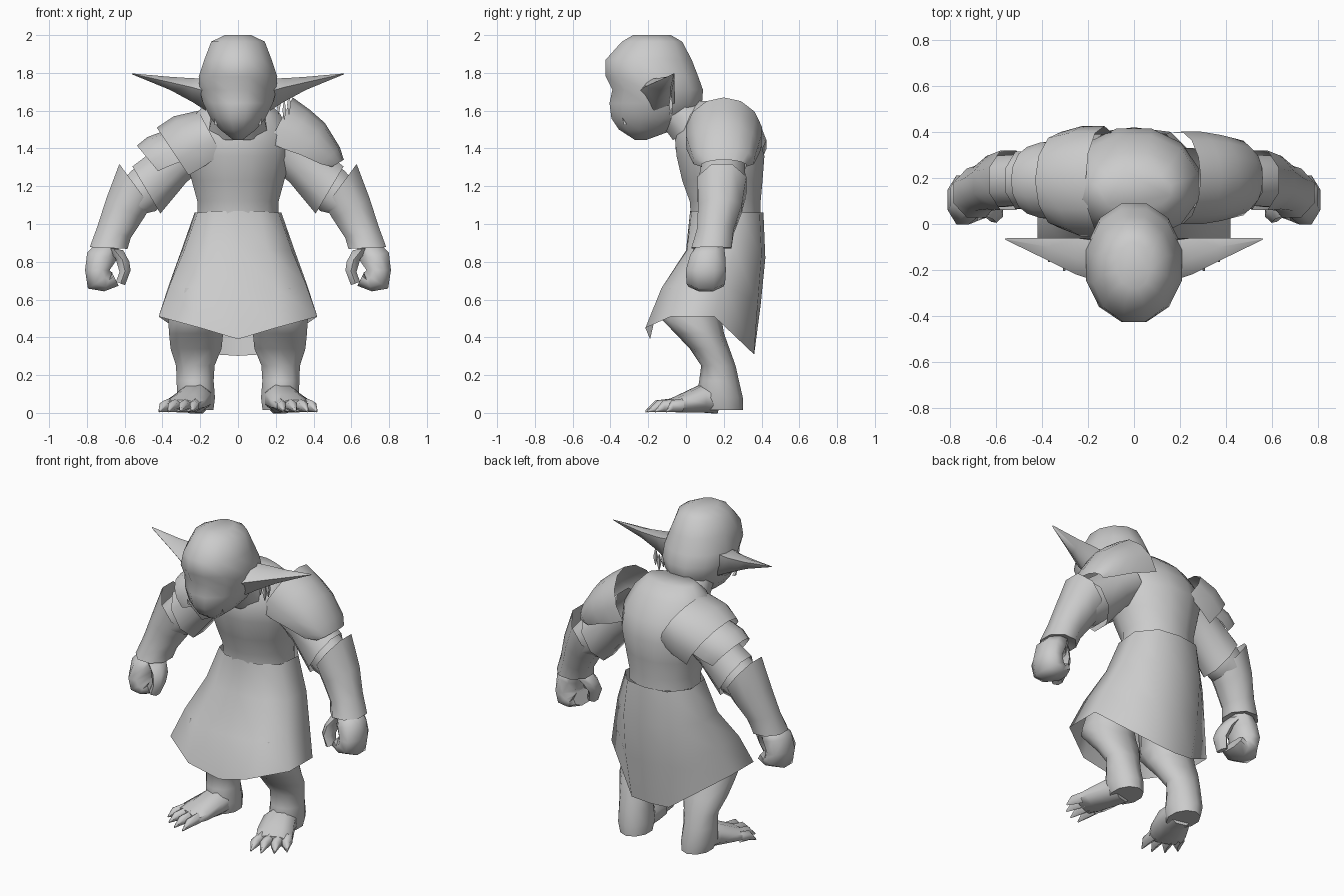
import bpy, bmesh, math
from mathutils import Vector as V

mat = bpy.data.materials.new("stone_grey")
mat.diffuse_color = (0.6, 0.6, 0.6, 1)


def finish(name, bm, angle):
    bmesh.ops.recalc_face_normals(bm, faces=bm.faces)
    me = bpy.data.meshes.new(name)
    bm.to_mesh(me)
    bm.free()
    me.materials.append(mat)
    ob = bpy.data.objects.new(name, me)
    bpy.context.collection.objects.link(ob)
    bpy.ops.object.select_all(action='DESELECT')
    ob.select_set(True)
    bpy.context.view_layer.objects.active = ob
    bpy.ops.object.shade_smooth_by_angle(angle=math.radians(angle))
    return ob


def skin(name, rows, closed=True, caps=True, angle=65):
    """Bridge rows of points into a surface."""
    bm = bmesh.new()
    rows = [[bm.verts.new(p) for p in r] for r in rows]
    n = len(rows[0])
    for a, b in zip(rows, rows[1:]):
        for i in range(n if closed else n - 1):
            j = (i + 1) % n
            bm.faces.new((a[i], a[j], b[j], b[i]))
    if caps and closed:
        bm.faces.new(rows[0])
        bm.faces.new(rows[-1])
    return finish(name, bm, angle)


def loft(name, rings, s=1, n=8, arc=None, caps=True, angle=65):
    """Rings are (centre, u, v); s mirrors in x; arc gives an open shell."""
    rows = []
    for c, u, v in rings:
        if arc:
            ts = [math.radians(-arc + 2 * arc * i / n) for i in range(n + 1)]
        else:
            ts = [2 * math.pi * (i + 0.5) / n for i in range(n)]
        pts = [V(c) + V(u) * math.cos(t) + V(v) * math.sin(t) for t in ts]
        rows.append([(p.x * s, p.y, p.z) for p in pts])
    return skin(name, rows, arc is None, caps, angle)


def slices(name, table, s=1, n=10, caps=True):
    """Level rings from (z, x centre, half width, y front, y back)."""
    k = 1 / math.cos(math.pi / n)
    return loft(name, [((x, (f + b) / 2, z), (w * k, 0, 0), (0, (b - f) / 2 * k, 0))
                       for z, x, w, f, b in table], s, n, caps=caps)


# Head with a heavy brow and a jutting jaw
slices("head", [
    (2.0, 0, .07, -.28, -.08), (1.965, 0, .142, -.34, -.02), (1.87, 0, .178, -.425, .03),
    (1.78, 0, .208, -.425, .065), (1.71, 0, .203, -.39, .09), (1.64, 0, .185, -.405, .085),
    (1.56, 0, .145, -.395, .04), (1.50, 0, .095, -.355, -.06), (1.445, 0, .025, -.27, -.21)], n=12)
loft("neck", [((0, -.07, 1.62), (.14, 0, 0), (0, .1, .05)),
              ((0, .06, 1.50), (.17, 0, 0), (0, .14, .06))], caps=False)

# Torso with a hunched back and open collar
slices("torso", [
    (1.65, 0, .16, .06, .23), (1.58, 0, .225, -.01, .31), (1.47, 0, .28, -.06, .385),
    (1.36, 0, .28, -.05, .415), (1.23, 0, .245, -.02, .405), (1.12, 0, .215, .02, .395),
    (1.05, 0, .215, .025, .395)], n=12, caps=True)

# Flared tunic skirt: half outlines run from front centre to back centre
half = [
    [(0, .022, 1.07), (.11, .03, 1.07), (.215, .12, 1.06), (.23, .28, 1.06), (.14, .39, 1.06), (0, .41, 1.06)],
    [(0, .0, .86), (.16, .005, .86), (.285, .09, .86), (.30, .26, .86), (.16, .40, .84), (0, .42, .82)],
    [(0, -.13, .65), (.2, -.13, .66), (.36, -.02, .68), (.365, .2, .68), (.16, .38, .58), (0, .395, .57)],
    [(0, -.19, .39), (.2, -.215, .45), (.42, -.08, .51), (.42, .15, .51), (.13, .36, .31), (0, .36, .302)]]
skin("skirt", [h + [(-x, y, z) for x, y, z in h[-2:0:-1]] for h in half], caps=False, angle=89)

for s, side in ((1, "left"), (-1, "right")):
    # Long pointed ear, hollow toward the back
    skin(side + "_ear", [[(s * x, y, z) for x, y, z in r] for r in (
        [(.15, -.2, 1.77), (.16, -.25, 1.70), (.17, -.17, 1.60), (.18, -.06, 1.64), (.18, -.07, 1.77)],
        [(.25, -.15, 1.772), (.25, -.22, 1.725), (.24, -.16, 1.645), (.26, -.08, 1.675), (.25, -.06, 1.77)],
        [(.37, -.1, 1.78), (.36, -.165, 1.75), (.36, -.13, 1.71), (.37, -.08, 1.725), (.37, -.06, 1.775)],
        [(.56, -.065, 1.797), (.56, -.068, 1.795), (.56, -.067, 1.792), (.56, -.064, 1.794), (.56, -.062, 1.797)])],
        angle=75)
    # Small tusk at the corner of the mouth
    loft(side + "_tusk", [((.115, -.32, 1.525), (.013, 0, 0), (0, .013, 0)),
                          ((.125, -.335, 1.56), (.001, 0, 0), (0, .001, 0))], s, 4)
    # Upper arm sleeve, with the elbow running into the bracer
    loft(side + "_sleeve", [((.24, .2, 1.41), (.07, 0, .11), (0, .14, 0)),
                            ((.34, .2, 1.32), (.07, 0, .11), (0, .12, 0)),
                            ((.485, .19, 1.18), (.08, 0, .135), (0, .135, 0))], s, caps=False)
    loft(side + "_elbow", [((.42, .195, 1.24), (.07, 0, .105), (0, .115, 0)),
                           ((.50, .19, 1.175), (.07, 0, .115), (0, .12, 0)),
                           ((.57, .185, 1.12), (.085, 0, .07), (0, .12, 0))], s, caps=False)
    # Bracer with a raised elbow edge and flared cuff
    loft(side + "_bracer", [((.545, .19, 1.205), (.09, 0, .122), (0, .14, 0)),
                            ((.60, .18, 1.08), (.105, 0, .06), (0, .125, 0)),
                            ((.655, .155, .96), (.095, 0, .035), (0, .105, 0)),
                            ((.685, .135, .873), (.108, 0, .005), (0, .115, 0)),
                            ((.69, .135, .885), (.06, 0, 0), (0, .07, 0))], s, caps=False)
    # Fist: back of the hand, curled fingers and thumb
    loft(side + "_hand", [((.695, .13, .89), (.07, 0, 0), (0, .075, 0)),
                          ((.72, .115, .83), (.085, 0, .02), (0, .1, 0)),
                          ((.745, .105, .755), (.07, 0, 0), (0, .115, 0)),
                          ((.73, .105, .70), (.07, 0, -.045), (0, .11, 0)),
                          ((.69, .105, .685), (.02, 0, -.045), (0, .1, 0)),
                          ((.65, .11, .71), (-.02, 0, -.04), (0, .09, 0))], s)
    loft(side + "_thumb", [((.66, .11, .87), (.06, 0, .01), (0, .07, 0)),
                           ((.612, .085, .81), (.042, 0, .01), (0, .065, 0)),
                           ((.598, .06, .75), (.034, 0, -.005), (0, .055, 0)),
                           ((.622, .05, .685), (.028, 0, .01), (0, .04, 0))], s, 6)
    # Bent leg
    slices(side + "_leg", [
        (.66, .19, .14, -.11, .22), (.5, .222, .148, -.125, .18),
        (.42, .222, .143, -.05, .195), (.34, .222, .135, .025, .225), (.25, .226, .102, .085, .258),
        (.17, .227, .098, .075, .275), (.08, .222, .10, .06, .295), (.015, .215, .085, .08, .295)], s)
    # Foot splayed outward, with four clawed toes
    loft(side + "_foot", [((.22, .16, .075), (.085, .02, 0), (0, 0, .085)),
                          ((.235, .08, .075), (.098, .03, 0), (0, 0, .078)),
                          ((.275, -.02, .05), (.108, .04, 0), (0, 0, .052)),
                          ((.305, -.085, .037), (.10, .04, 0), (0, 0, .033))], s)
    for i, (x, y, tx, ty) in enumerate(((.225, -.11, .24, -.215), (.275, -.1, .305, -.205),
                                        (.325, -.08, .37, -.165), (.365, -.05, .418, -.105))):
        loft(f"{side}_toe_{i + 1}", [((x, y + .03, .04), (.03, .01, 0), (0, 0, .036)),
                                     (((x + tx) / 2, (y + ty) / 2, .036), (.026, .01, 0), (0, 0, .03)),
                                     ((tx, ty, .008), (.004, 0, 0), (0, 0, .005))], s, 6, caps=False)

# Large domed pauldron with a raised inner edge
loft("left_pauldron", [((.19, .2, 1.48), (.10, 0, .19), (0, .205, 0)),
                       ((.27, .2, 1.44), (.11, 0, .165), (0, .205, 0)),
                       ((.36, .2, 1.40), (.10, 0, .135), (0, .19, 0)),
                       ((.46, .2, 1.335), (.08, 0, .07), (0, .165, 0)),
                       ((.51, .2, 1.31), (.05, 0, .03), (0, .12, 0))], 1, 8, 105)
# Draped shoulder cloth and a smaller plate beneath it
loft("right_shoulder_cloth", [((.13, .185, 1.45), (.08, 0, .15), (0, .24, 0)),
                              ((.23, .185, 1.40), (.11, 0, .17), (0, .24, 0)),
                              ((.32, .19, 1.345), (.11, 0, .165), (0, .21, 0))], -1, 8, 122)
loft("right_shoulder_plate", [((.30, .19, 1.36), (.10, 0, .13), (0, .17, 0)),
                              ((.38, .19, 1.33), (.10, 0, .13), (0, .17, 0)),
                              ((.44, .19, 1.30), (.095, 0, .115), (0, .15, 0))], -1, 8, 100)
# Dangling earrings
for i, (x, z) in enumerate(((.215, 1.60), (.245, 1.57), (.27, 1.60))):
    loft(f"earring_{i + 1}", [((x, -.08, z + .08), (.004, 0, 0), (0, .004, 0)),
                              ((x, -.08, z + .03), (.014, 0, 0), (0, .014, 0)),
                              ((x, -.08, z - .02), (.002, 0, 0), (0, .002, 0))], 1, 4)
